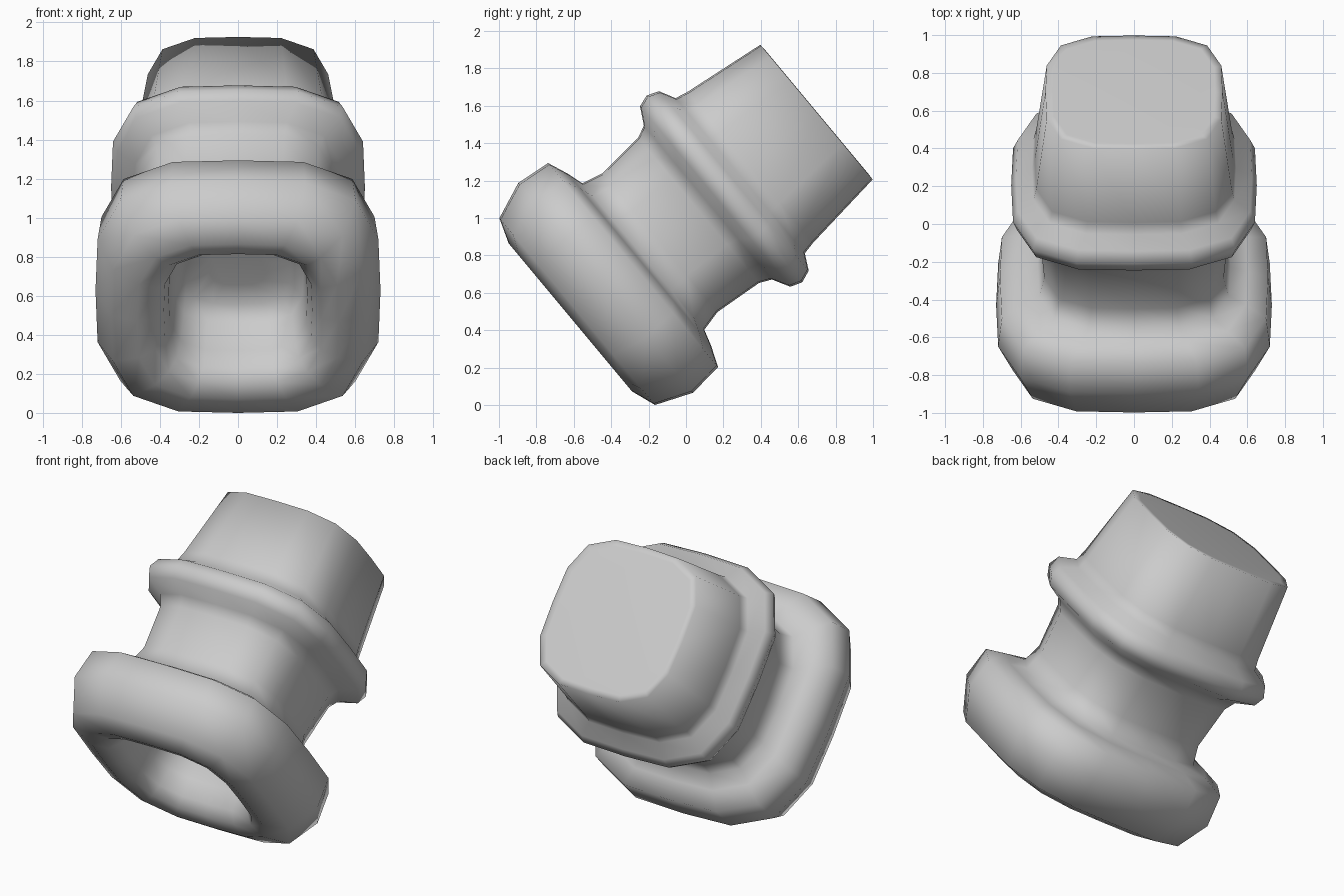
import bpy, bmesh
from mathutils import Vector

if "Cube" in bpy.data.objects:
    bpy.data.objects.remove(bpy.data.objects["Cube"])

# Tilted axis of the plug, and the two directions of its cross-section
AXIS = Vector((0, 0.768, 0.64))
UP = Vector((0, -0.64, 0.768))
SIDE = Vector((1, 0, 0))
CENTRE = UP * 0.765

# Sixteen-sided rounded square, made by turning one quarter
quarter = [(1, 0), (0.985, 0.47), (0.825, 0.825), (0.47, 0.985)]
section = []
for turn in range(4):
    for a, b in quarter:
        for _ in range(turn):
            a, b = -b, a
        section.append((a, b))

# (distance along axis, half width): socket, foot, neck, collar, tip
profile = [
    (0.30, 0.15), (0.29, 0.27), (0.22, 0.335), (0.02, 0.355), (-0.09, 0.38), (-0.15, 0.43),
    (-0.173, 0.515), (-0.125, 0.65), (0.073, 0.73), (0.264, 0.71),
    (0.308, 0.60), (0.335, 0.51), (0.45, 0.482), (0.72, 0.505),
    (0.785, 0.535), (0.836, 0.628), (0.90, 0.65), (0.966, 0.625),
    (1.01, 0.54), (1.08, 0.525), (1.541, 0.469), (1.543, 0.43),
]

bm = bmesh.new()
rings = []
for s, r in profile:
    rings.append([bm.verts.new(CENTRE + AXIS * s + SIDE * (a * r) + UP * (b * r))
                  for a, b in section])
n = len(section)
for low, high in zip(rings, rings[1:]):
    for i in range(n):
        j = (i + 1) % n
        bm.faces.new((low[i], low[j], high[j], high[i]))
# Socket floor and tip cap
bm.faces.new(rings[0])
bm.faces.new(rings[-1])
bmesh.ops.recalc_face_normals(bm, faces=bm.faces)

# Stand on the ground and centre front to back
ys = [v.co.y for v in bm.verts]
zs = [v.co.z for v in bm.verts]
bmesh.ops.translate(bm, verts=bm.verts, vec=(0, -(min(ys) + max(ys)) / 2, -min(zs)))
for f in bm.faces:
    f.smooth = True

mesh = bpy.data.meshes.new("tilted_plug")
bm.to_mesh(mesh)
bm.free()
plug = bpy.data.objects.new("tilted_plug", mesh)
bpy.context.collection.objects.link(plug)
